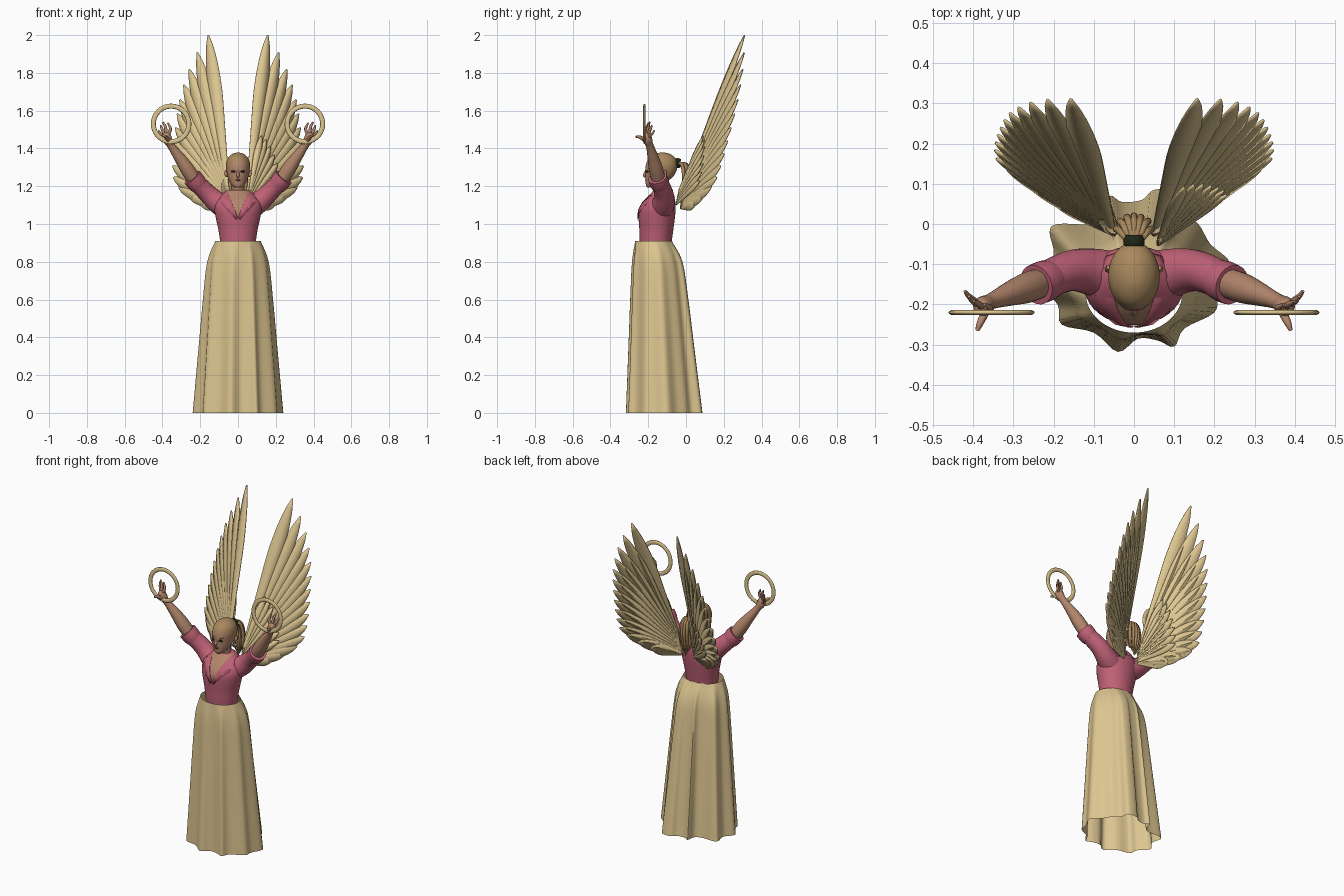
import bpy
import bmesh
import math
from mathutils import Vector

cube = bpy.data.objects.get("Cube")
if cube:
    bpy.data.objects.remove(cube, do_unlink=True)


def material(name, colour):
    mat = bpy.data.materials.new(name)
    mat.use_nodes = True
    mat.diffuse_color = (*colour, 1)
    shader = next(n for n in mat.node_tree.nodes if n.type == "BSDF_PRINCIPLED")
    shader.inputs["Base Color"].default_value = (*colour, 1)
    shader.inputs["Roughness"].default_value = 0.8
    return mat


GOLD = material("pale gold", (0.72, 0.56, 0.28))
PINK = material("rose cloth", (0.52, 0.12, 0.18))
SKIN = material("skin", (0.45, 0.24, 0.15))
HAIR = material("light brown hair", (0.40, 0.25, 0.11))
TIE = material("dark green tie", (0.015, 0.02, 0.008))
EYE = material("dark eye", (0.06, 0.02, 0.015))
LIP = material("lip", (0.30, 0.11, 0.09))


def finish(name, bm, *mats, angle=50):
    bmesh.ops.recalc_face_normals(bm, faces=bm.faces)
    mesh = bpy.data.meshes.new(name)
    bm.to_mesh(mesh)
    bm.free()
    obj = bpy.data.objects.new(name, mesh)
    bpy.context.collection.objects.link(obj)
    for mat in mats:
        mesh.materials.append(mat)
    bpy.ops.object.select_all(action="DESELECT")
    bpy.context.view_layer.objects.active = obj
    obj.select_set(True)
    bpy.ops.object.shade_smooth_by_angle(angle=math.radians(angle))
    return obj


def smooth_path(points, steps, closed=False):
    """Catmull-Rom through tuples of any length."""
    pts = [Vector(p) for p in points]
    n = len(pts)
    pick = (lambda i: pts[i % n]) if closed else (lambda i: pts[max(0, min(n - 1, i))])
    out = []
    for i in range(n if closed else n - 1):
        a, b, c, d = (pick(i + k) for k in (-1, 0, 1, 2))
        for s in range(steps):
            t = s / steps
            out.append(0.5 * (2 * b + (c - a) * t + (2 * a - 5 * b + 4 * c - d) * t ** 2
                              + (3 * b - a - 3 * c + d) * t ** 3))
    return out if closed else out + [pts[-1]]


def loft(bm, rings, caps=True):
    rows = [[bm.verts.new(p) for p in ring] for ring in rings]
    n = len(rows[0])
    for low, high in zip(rows, rows[1:]):
        for i in range(n):
            j = (i + 1) % n
            bm.faces.new((low[i], low[j], high[j], high[i]))
    if caps:
        bm.faces.new(rows[0])
        bm.faces.new(rows[-1])


def tube(bm, points, sides=12, steps=4):
    """Tapered tube through (x, y, z, radius) points."""
    path = smooth_path(points, steps)
    rings = []
    for i, p in enumerate(path):
        axis = (path[min(i + 1, len(path) - 1)] - path[max(i - 1, 0)]).to_3d().normalized()
        side = axis.cross(Vector((0.1, 1, 0.2))).normalized()
        up = axis.cross(side)
        rings.append([p.to_3d() + p[3] * (side * math.cos(a) + up * math.sin(a))
                      for a in (math.tau * k / sides for k in range(sides))])
    loft(bm, rings)


def body(bm, profile, sides=40):
    """Stack of ellipses from (z, centre y, half width, half depth)."""
    loft(bm, [[(rx * math.cos(a), yc + ry * math.sin(a), z)
               for a in (math.tau * k / sides for k in range(sides))]
              for z, yc, rx, ry in smooth_path(profile, 4)])


def front_y(profile, x, z):
    for a, b in zip(profile, profile[1:]):
        if a[0] <= z <= b[0]:
            _, yc, rx, ry = Vector(a).lerp(Vector(b), (z - a[0]) / (b[0] - a[0]))
            return yc - ry * math.sqrt(max(0, 1 - (x / rx) ** 2))


def mirrored(points, side):
    return [(p[0] * side, *p[1:]) for p in points]


# Skirt: round waist blending into a folded hem
hem = [(.24, -.10), (.19, -.05), (.16, 0), (.12, .03), (.11, .08), (.05, .085), (.02, .06),
       (-.03, .055), (-.06, .07), (-.07, .02), (-.11, 0), (-.19, .0), (-.21, -.02),
       (-.2, -.08), (-.24, -.14), (-.19, -.2), (-.18, -.25), (-.1, -.27), (-.04, -.318),
       (.01, -.285), (.06, -.29), (.1, -.305), (.125, -.26), (.2, -.22), (.21, -.17)]
rings = []
for z, f in smooth_path([(.91, 0), (.8, .36), (.6, .55), (.4, .7), (0, 1)], 4):
    ring = []
    for x, y in smooth_path(hem, 4, closed=True):
        a = math.atan2(y + .13, x)
        ring.append((.12 * math.cos(a) * (1 - f) + x * f,
                     (-.172 + .098 * math.sin(a)) * (1 - f) + y * f, z))
    rings.append(ring)
bm = bmesh.new()
loft(bm, rings, caps=False)
finish("skirt", bm, GOLD)

# Blouse body with a skin-coloured V neck cut into the front
torso = [(.86, -.16, .09, .08), (.91, -.16, .095, .085), (.97, -.157, .104, .09),
         (1.03, -.155, .117, .096), (1.08, -.152, .125, .097), (1.12, -.142, .12, .085),
         (1.15, -.132, .095, .066), (1.18, -.125, .055, .045)]
V_LOW, V_SLOPE = 1.035, .42
bm = bmesh.new()
body(bm, torso)
for s in (1, -1):
    front = [f for f in bm.faces if f.calc_center_median().y < -.13]
    geom = front + list({e for f in front for e in f.edges}) + list({v for f in front for v in f.verts})
    bmesh.ops.bisect_plane(bm, geom=geom, plane_co=(0, 0, V_LOW), plane_no=(s, 0, -V_SLOPE))
for f in bm.faces:
    c = f.calc_center_median()
    f.material_index = int(c.y < -.13 and abs(c.x) < (c.z - V_LOW) * V_SLOPE)
finish("blouse", bm, PINK, SKIN)

# Collar: back band plus two lapels lying on the blouse
bm = bmesh.new()
for s in (1, -1):
    inner = [(0, -.072, 1.175), (.045, -.09, 1.18), (.056, -.13, 1.175)]
    outer = [(0, -.058, 1.14), (.07, -.08, 1.15), (.09, -.13, 1.16)]
    for z, w in ((1.15, .05), (1.115, .055), (1.075, .03), (1.035, .008)):
        x = max(.002, (z - V_LOW) * V_SLOPE)
        drop = z - .012
        inner.append((x, front_y(torso, x, z) - .006, z))
        outer.append((x + w, front_y(torso, x + w, drop) - .008, drop))
    rows = [[bm.verts.new(p) for p in mirrored(line, s)] for line in (inner, outer)]
    for i in range(len(inner) - 1):
        bm.faces.new((rows[0][i], rows[0][i + 1], rows[1][i + 1], rows[1][i]))
collar = finish("collar", bm, PINK)
collar.modifiers.new("thickness", "SOLIDIFY").thickness = .004

# Neck and head, with hair cut by a slanted plane
bm = bmesh.new()
tube(bm, [(0, -.122, 1.12, .04), (0, -.126, 1.17, .034), (0, -.13, 1.23, .035)], 20)
finish("neck", bm, SKIN)
head = [(1.192, -.18, .018, .025), (1.205, -.172, .033, .04), (1.225, -.157, .045, .057),
        (1.25, -.142, .055, .073), (1.28, -.133, .061, .082), (1.31, -.129, .064, .084),
        (1.34, -.127, .058, .076), (1.36, -.126, .044, .058), (1.374, -.125, .024, .032),
        (1.378, -.125, .006, .008)]
bm = bmesh.new()
body(bm, head)
line, above = Vector((0, -.205, 1.335)), Vector((0, .08, .1))
bmesh.ops.bisect_plane(bm, geom=bm.verts[:] + bm.edges[:] + bm.faces[:], plane_co=line, plane_no=above)
for f in bm.faces:
    f.material_index = int((f.calc_center_median() - line).dot(above) > 0)
finish("head", bm, SKIN, HAIR)

bm = bmesh.new()
tube(bm, [(0, -.209, 1.29, .004), (0, -.216, 1.27, .007), (0, -.219, 1.256, .009), (0, -.21, 1.25, .005)], 10)
for s in (1, -1):
    tube(bm, mirrored([(.06, -.118, 1.25, .004), (.064, -.112, 1.265, .009), (.064, -.108, 1.285, .005)], s), 8)
finish("nose_and_ears", bm, SKIN)


def face_patch(name, spots, w, h, mat):
    bm = bmesh.new()
    for cx, cz in spots:
        ring = [(cx + w * math.cos(a), cz + h * math.sin(a)) for a in (math.tau * k / 16 for k in range(16))]
        bm.faces.new([bm.verts.new((x, front_y(head, x, z) - .003, z)) for x, z in ring])
    patch = finish(name, bm, mat)
    patch.modifiers.new("thickness", "SOLIDIFY").thickness = .003


face_patch("eyes", [(.026, 1.278), (-.026, 1.278)], .011, .006, EYE)
face_patch("eyebrows", [(.027, 1.295), (-.027, 1.295)], .014, .002, HAIR)
face_patch("lips", [(0, 1.233)], .016, .005, LIP)

# Ponytail strands and their tie
bm = bmesh.new()
for k in range(11):
    u = k / 5 - 1
    lift = .012 * (k % 2)
    tube(bm, [(.012 * u, -.05, 1.32, .007), (.03 * u, -.01 + lift - .012 * u * u, 1.315, .009),
              (.044 * u, .008 + lift - .02 * u * u, 1.25, .009),
              (.038 * u, .0 + lift - .015 * u * u, 1.18, .007),
              (.02 * u, .004, 1.1 + .04 * abs(u), .001)], 8)
finish("ponytail", bm, HAIR)
bm = bmesh.new()
tube(bm, [(0, -.058, 1.32, .024), (0, -.043, 1.322, .027), (0, -.028, 1.322, .022)], 16)
finish("hair_tie", bm, TIE)

# Wing plane: depth of a point from its x and z
ROOT = Vector((.05, -.045, 1.1))
NORMAL = Vector((.124, -.255, .086)).normalized()


def on_wing(x, z):
    y = ROOT.y - (NORMAL.x * (x - ROOT.x) + NORMAL.z * (z - ROOT.z)) / NORMAL.y
    return Vector((x, y, z))


def feather(bm, root, tip, width, offset, side):
    along = tip - root
    across = NORMAL.cross(along).normalized()
    rows = []
    for i in range(17):
        t = i / 16
        w = width * (.3 + .7 * min(1, t / .6))
        if t > .65:
            w *= max(.03, 1 - ((t - .65) / .35) ** 2) ** .7
        centre = root + along * t + NORMAL * offset
        row = [centre - across * w, centre + NORMAL * .007 * w / width, centre + across * w]
        rows.append([bm.verts.new((p.x * side, p.y, p.z)) for p in row])
    for a, b in zip(rows, rows[1:]):
        for j in (0, 1):
            bm.faces.new((a[j], a[j + 1], b[j + 1], b[j]))


long_tips = [(.157, 2.0), (.215, 1.908), (.258, 1.82), (.288, 1.738), (.31, 1.66), (.324, 1.585),
             (.334, 1.512), (.342, 1.442), (.348, 1.375), (.351, 1.31), (.348, 1.25),
             (.32, 1.2), (.27, 1.16), (.21, 1.125)]
short_tips = [(.115, 1.46), (.14, 1.44), (.163, 1.405), (.185, 1.36), (.203, 1.315), (.217, 1.27), (.225, 1.225)]

for side, label in ((1, "left"), (-1, "right")):
    for part, tips, width, shift in (("wing", long_tips, .04, 0), ("short_feathers", short_tips, .022, .02 * side)):
        bm = bmesh.new()
        for i, tip in enumerate(tips):
            root = on_wing(.055, 1.17 - .08 * i / len(tips))
            feather(bm, root, on_wing(*tip), width, shift - .0015 * i, side)
        wing = finish(f"{label}_{part}", bm, GOLD)
        thick = wing.modifiers.new("thickness", "SOLIDIFY")
        thick.thickness, thick.offset = .005, 0

    # Sleeve and rolled cuff
    bm = bmesh.new()
    tube(bm, mirrored([(.05, -.135, 1.08, .068), (.11, -.118, 1.115, .058), (.165, -.118, 1.165, .05),
                       (.235, -.148, 1.235, .045)], side), 20)
    finish(f"{label}_sleeve", bm, PINK)
    bm = bmesh.new()
    tube(bm, mirrored([(.205, -.136, 1.2, .047), (.222, -.142, 1.222, .052), (.243, -.151, 1.247, .051)], side), 20, 2)
    finish(f"{label}_cuff", bm, PINK)

    # Forearm, palm and curled fingers
    bm = bmesh.new()
    tube(bm, mirrored([(.22, -.142, 1.215, .036), (.265, -.158, 1.285, .038), (.305, -.172, 1.345, .031),
                       (.355, -.192, 1.415, .02), (.372, -.203, 1.445, .025), (.38, -.206, 1.475, .02),
                       (.383, -.207, 1.485, .008)], side), 16)
    fingers = [[(.37, -.22, 1.445, .011), (.382, -.245, 1.46, .009), (.39, -.265, 1.462, .005)],
               [(.368, -.21, 1.475, .009), (.358, -.208, 1.505, .008), (.372, -.2, 1.535, .004)],
               [(.38, -.205, 1.475, .009), (.384, -.2, 1.512, .008), (.398, -.192, 1.54, .004)],
               [(.388, -.2, 1.472, .009), (.402, -.19, 1.5, .008), (.41, -.18, 1.522, .004)],
               [(.39, -.195, 1.462, .008), (.41, -.18, 1.477, .007), (.42, -.167, 1.495, .004)]]
    for points in fingers:
        tube(bm, mirrored(points, side), 8)
    finish(f"{label}_arm", bm, SKIN)

    # Hand ring
    bpy.ops.mesh.primitive_torus_add(major_segments=64, minor_segments=12, major_radius=.094, minor_radius=.013,
                                     location=(.354 * side, -.22, 1.53), rotation=(math.pi / 2, 0, 0))
    hoop = bpy.context.object
    hoop.name = f"{label}_ring"
    hoop.scale.z = .5
    hoop.data.materials.append(GOLD)
    bpy.ops.object.shade_smooth()
